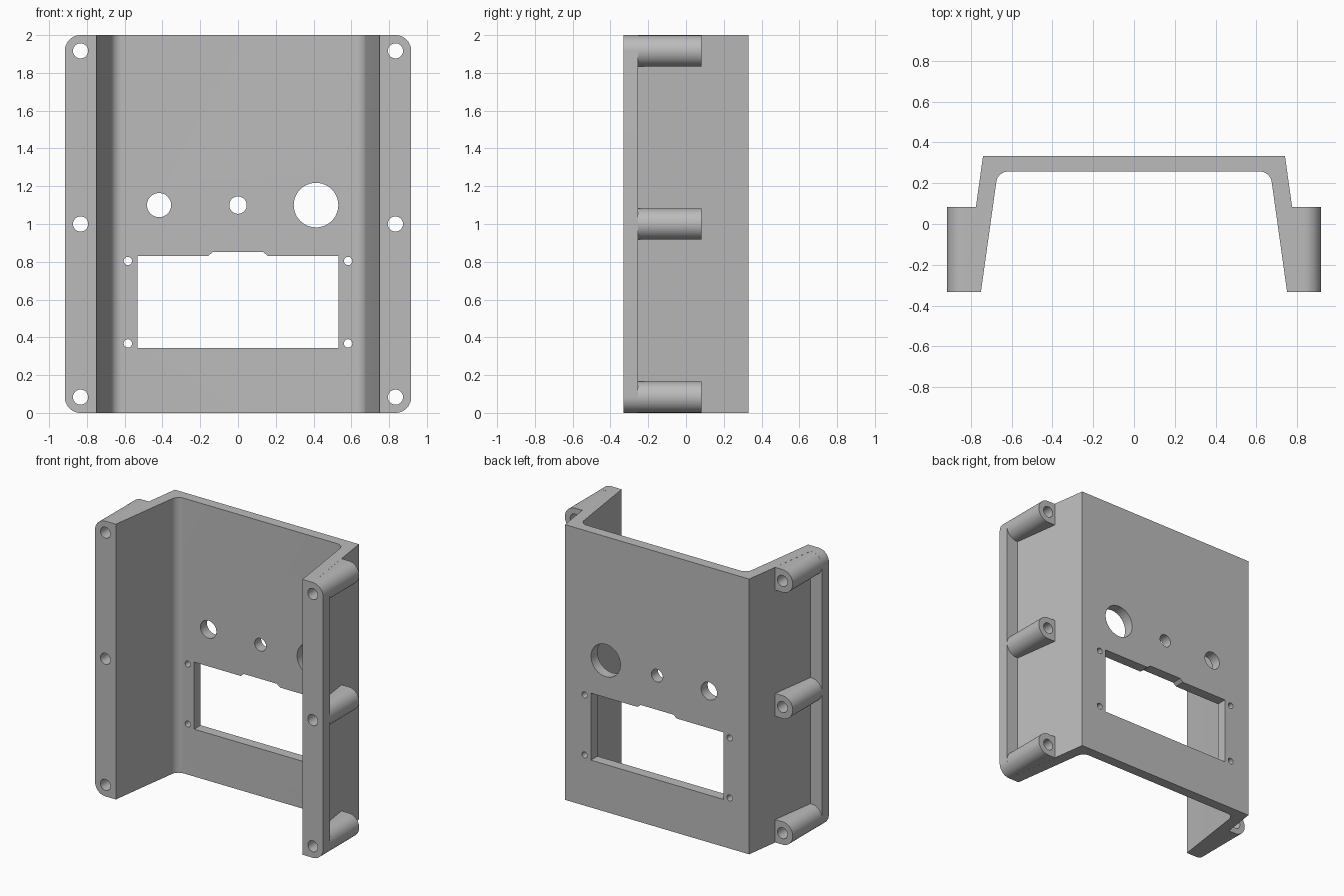
import bpy, bmesh
from math import sin, cos, pi
from mathutils import Vector

if "Cube" in bpy.data.objects:
    bpy.data.objects.remove(bpy.data.objects["Cube"], do_unlink=True)

HEIGHT, FRONT, BACK = 2.0, -0.332, 0.332
FLANGE_BACK, CEILING, BOSS_END = -0.254, 0.257, 0.083
EDGE_X, RADIUS = 0.917, 0.0835
BOLT_X = EDGE_X - RADIUS
BOLT_Z = (RADIUS, HEIGHT / 2, HEIGHT - RADIUS)
SLOPE = 0.14  # sideways lean of the walls per unit of depth

grey = bpy.data.materials.new("plain_grey")
grey.use_nodes = True
colour = (0.5, 0.5, 0.5, 1)
grey.diffuse_color = colour
grey.node_tree.nodes["Principled BSDF"].inputs["Base Color"].default_value = colour


def prism(name, outline, axis, lo, hi, bevels=()):
    """Extrude a 2D outline along y (outline in x, z) or z (outline in x, y)."""
    bm = bmesh.new()
    place = (lambda a, b: (a, lo, b)) if axis == "y" else (lambda a, b: (a, b, lo))
    step = Vector((0, hi - lo, 0)) if axis == "y" else Vector((0, 0, hi - lo))
    face = bm.faces.new([bm.verts.new(place(a, b)) for a, b in outline])
    new = bmesh.ops.extrude_face_region(bm, geom=[face])["geom"]
    bmesh.ops.translate(bm, vec=step, verts=[g for g in new if isinstance(g, bmesh.types.BMVert)])
    bmesh.ops.recalc_face_normals(bm, faces=bm.faces)
    for rule, width in bevels:
        edges = [e for e in bm.edges if rule(e.verts[0].co, e.verts[1].co)]
        bmesh.ops.bevel(bm, geom=edges, offset=width, segments=12, profile=0.5, affect="EDGES")
    mesh = bpy.data.meshes.new(name)
    bm.to_mesh(mesh)
    bm.free()
    mesh.materials.append(grey)
    obj = bpy.data.objects.new(name, mesh)
    bpy.context.collection.objects.link(obj)
    return obj


def arc(x, z, r, start, end, steps):
    angles = [start + (end - start) * i / steps for i in range(steps + 1)]
    return [(x + r * cos(t), z + r * sin(t)) for t in angles]


def combine(target, tool, operation):
    mod = target.modifiers.new(tool.name, "BOOLEAN")
    mod.operation, mod.solver, mod.object = operation, "EXACT", tool
    bpy.context.view_layer.objects.active = target
    bpy.ops.object.modifier_apply(modifier=mod.name)
    bpy.data.objects.remove(tool, do_unlink=True)


def drill(target, x, z, r, lo, hi):
    circle = arc(x, z, r, 0, 2 * pi, 48)[:-1]
    combine(target, prism("hole_cutter", circle, "y", lo, hi), "DIFFERENCE")


# Channel-shaped shell with leaning walls and side flanges
inner_foot = 0.75
inner_top = inner_foot - SLOPE * (CEILING - FRONT)
outer_top = 0.74
outer_foot = outer_top + SLOPE * (BACK - FLANGE_BACK)
half = [(outer_top, BACK), (outer_foot, FLANGE_BACK), (EDGE_X, FLANGE_BACK),
        (EDGE_X, FRONT), (inner_foot, FRONT), (inner_top, CEILING)]
section = half + [(-x, y) for x, y in reversed(half)]


def inner_corner(a, b):
    return all(abs(abs(v.x) - inner_top) < 0.001 for v in (a, b)) and abs(a.x - b.x) < 0.001


def flange_corner(a, b):
    return all(abs(abs(v.x) - EDGE_X) < 0.001 for v in (a, b)) and abs(a.z - b.z) < 0.001


shell = prism("enclosure_shell", section, "z", 0, HEIGHT,
              [(inner_corner, 0.05), (flange_corner, RADIUS)])

# Rounded screw bosses running back along the walls
for side in (-1, 1):
    for z in BOLT_Z:
        r = RADIUS - 0.0005
        outline = arc(BOLT_X, z, r, -pi / 2, pi / 2, 24) + [(0.765, z + r), (0.765, z - r)]
        boss = prism("screw_boss", [(side * x, h) for x, h in outline], "y", -0.3, BOSS_END)
        combine(shell, boss, "UNION")

# Bolt holes through flanges and bosses
for side in (-1, 1):
    for z in BOLT_Z:
        drill(shell, side * BOLT_X, z, 0.04, -0.5, 0.2)

# Display window with a shallow raised notch
window = [(0.532, 0.344), (0.532, 0.831), (0.158, 0.831), (0.132, 0.852)]
window += [(-x, z) for x, z in reversed(window)]
combine(shell, prism("window_cutter", window, "y", 0.2, 0.4), "DIFFERENCE")

# Control holes and small display screw holes
controls = [(-0.418, 1.1, 0.064), (0, 1.1, 0.046), (0.413, 1.1, 0.118)]
screws = [(s * 0.583, z, 0.022) for s in (-1, 1) for z in (0.368, 0.804)]
for x, z, r in controls + screws:
    drill(shell, x, z, r, 0.2, 0.4)

# Smooth the curved surfaces, keeping edges sharp
bpy.ops.object.select_all(action="DESELECT")
shell.select_set(True)
bpy.context.view_layer.objects.active = shell
bpy.ops.object.shade_smooth_by_angle(angle=pi / 6)
